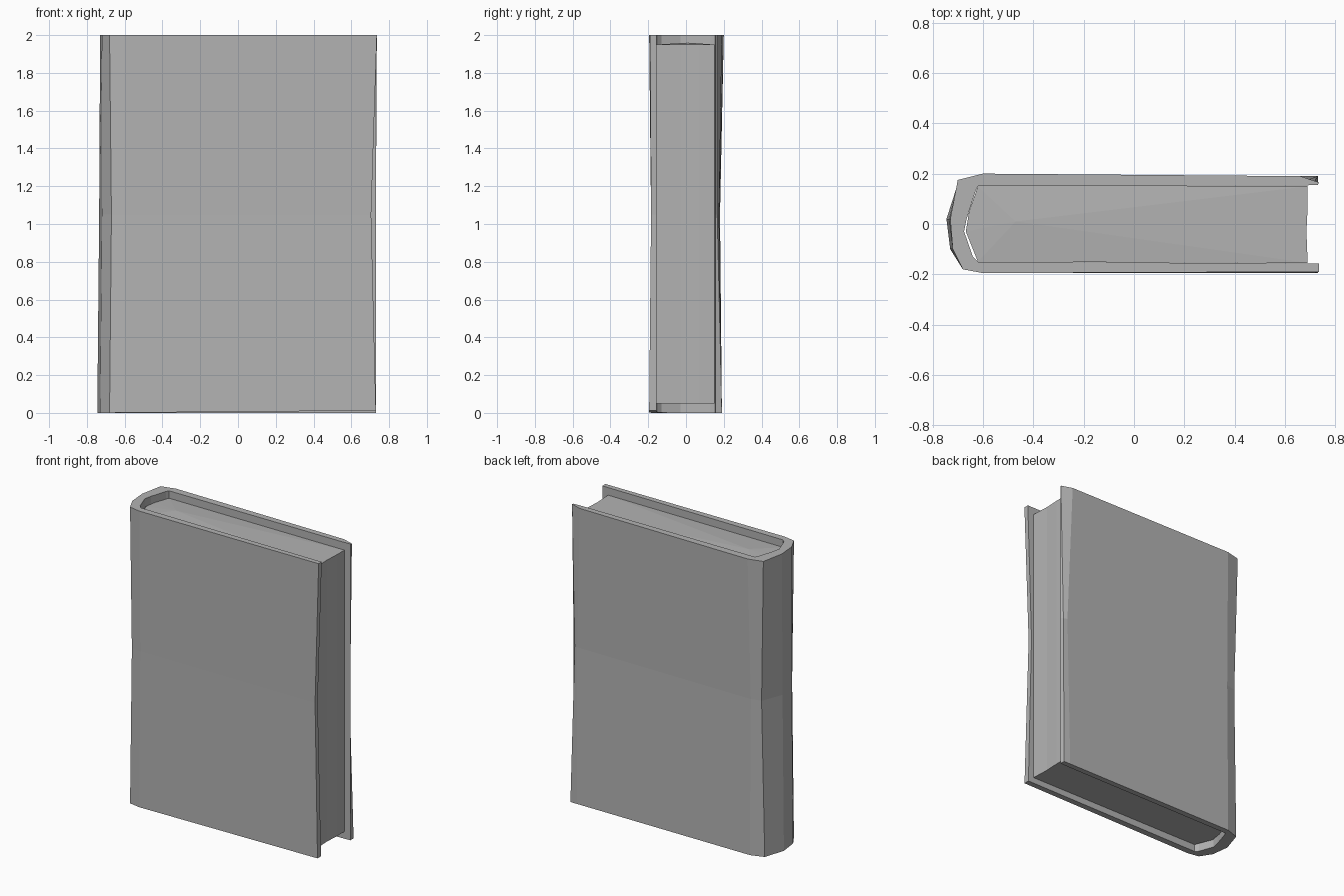
import bpy, bmesh

cube = bpy.data.objects.get("Cube")
if cube:
    bpy.data.objects.remove(cube)

GREY = (0.45, 0.45, 0.45, 1.0)
mat = bpy.data.materials.new("plain grey")
mat.use_nodes = True
mat.diffuse_color = GREY
mat.node_tree.nodes["Principled BSDF"].inputs["Base Color"].default_value = GREY


def finish(name, bm):
    bmesh.ops.recalc_face_normals(bm, faces=bm.faces)
    mesh = bpy.data.meshes.new(name)
    bm.to_mesh(mesh)
    bm.free()
    mesh.materials.append(mat)
    obj = bpy.data.objects.new(name, mesh)
    bpy.context.collection.objects.link(obj)
    return obj


def loft(bm, rings):
    """Join matching rings of points with side faces."""
    loops = [[bm.verts.new(p) for p in ring] for ring in rings]
    n = len(loops[0])
    for low, high in zip(loops, loops[1:]):
        for i in range(n):
            j = (i + 1) % n
            bm.faces.new((low[i], low[j], high[j], high[i]))
    return loops


# Cover: a folded board, following the back, the spine and the front
outer_low = [(0.73, 0.19), (0.68, 0.19), (-0.61, 0.19), (-0.70, 0.16), (-0.745, 0.02),
             (-0.73, -0.10), (-0.68, -0.18), (-0.60, -0.195), (0.73, -0.195)]
outer_mid = [(0.715, 0.165), (0.69, 0.175), (-0.61, 0.18), (-0.68, 0.165), (-0.735, 0.02),
             (-0.72, -0.10), (-0.67, -0.175), (-0.60, -0.185), (0.705, -0.185)]
outer_top = [(0.735, 0.165), (0.66, 0.19), (-0.60, 0.20), (-0.70, 0.175), (-0.73, 0.02),
             (-0.72, -0.10), (-0.68, -0.18), (-0.60, -0.195), (0.735, -0.19)]
inner = [(0.73, 0.155), (0.66, 0.153), (-0.62, 0.15), (-0.63, 0.13), (-0.665, 0.02),
         (-0.675, -0.03), (-0.64, -0.13), (-0.62, -0.15), (0.73, -0.157)]

bm = bmesh.new()
rings = []
for outer, z, edge_x in ((outer_low, 0.0, 0.73), (outer_mid, 1.05, 0.705), (outer_top, 2.0, 0.735)):
    lining = inner[:-1] + [(edge_x, inner[-1][1])]
    ring = []
    for x, y in outer + lining[::-1]:
        lift = 0.012 * (x + 0.74) / 1.47 if z == 0 and y < 0 else 0
        ring.append((x, y, z + lift))
    rings.append(ring)
loops = loft(bm, rings)
n = len(inner)
for loop in (loops[0], loops[-1]):
    for i in range(n - 1):
        bm.faces.new((loop[i], loop[i + 1], loop[-2 - i], loop[-1 - i]))
finish("cover", bm)

# Page block: rounded at the spine, slightly hollow at the fore edge
outline = [(0.69, 0.15), (0.69, 0.07), (0.685, -0.03), (0.69, -0.155),
           (-0.62, -0.15), (-0.668, -0.03), (-0.655, 0.05), (-0.62, 0.15)]
bm = bmesh.new()
loops = loft(bm, [[(x, y, z) for x, y in outline] for z in (0.05, 1.95)])
bm.faces.new(loops[0])
# Gently creased top, fanned around a point near the spine
crest = bm.verts.new((-0.47, 0.01, 1.96))
for i, v in enumerate(loops[1]):
    bm.faces.new((v, loops[1][(i + 1) % len(outline)], crest))
finish("pages", bm)
